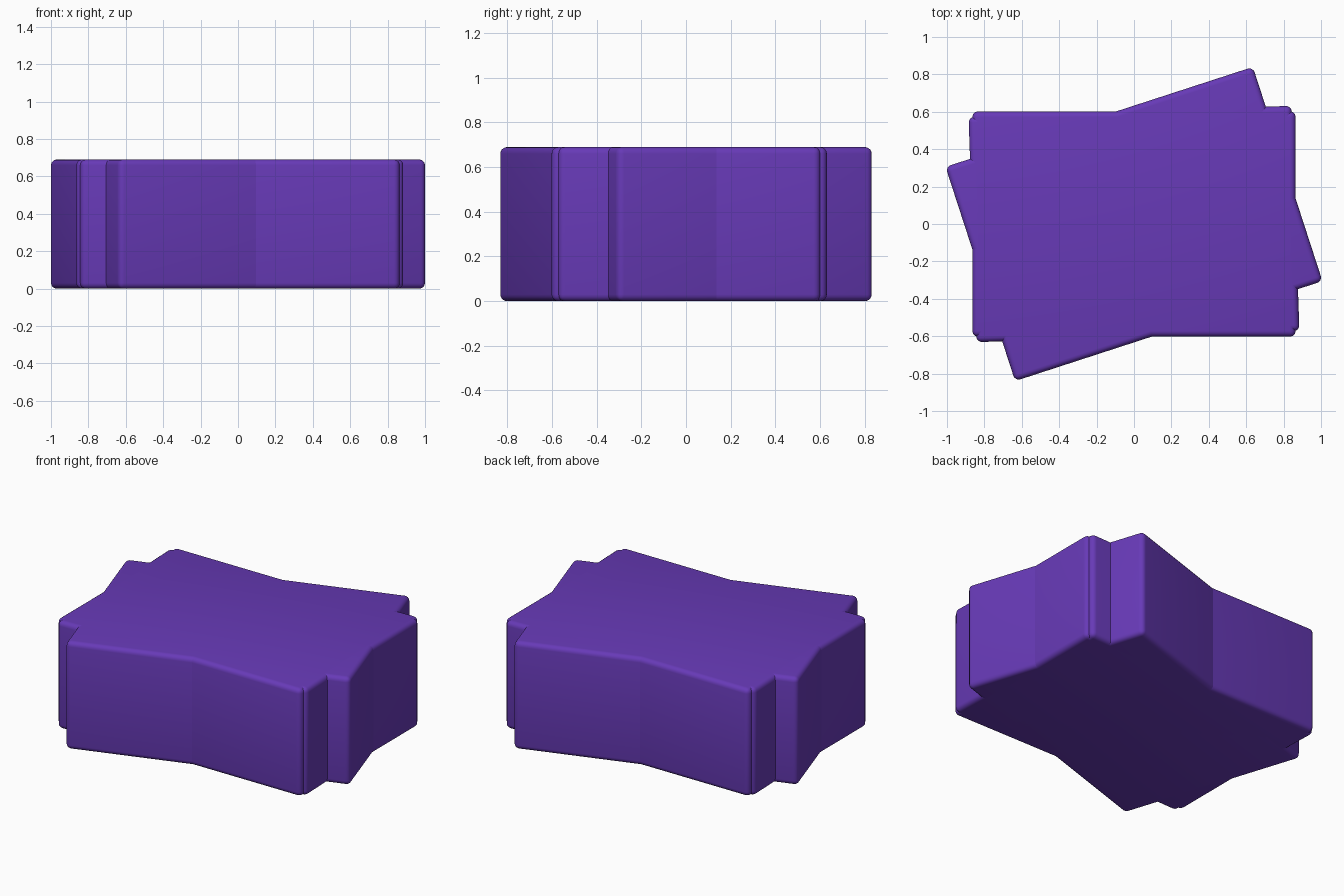
import bpy
import bmesh
import math

cube = bpy.data.objects.get("Cube")
if cube:
    bpy.data.objects.remove(cube, do_unlink=True)

LENGTH, WIDTH, HEIGHT = 1.728, 1.204, 0.69
ROUNDING = 0.03

# Single flat colour
purple = bpy.data.materials.new("deep purple")
purple.use_nodes = True
color = (0.136, 0.042, 0.474, 1)
purple.diffuse_color = color
purple.node_tree.nodes["Principled BSDF"].inputs["Base Color"].default_value = color


def rounded_block(name, degrees):
    """Box with rounded edges, standing on the floor and turned about z."""
    bm = bmesh.new()
    bmesh.ops.create_cube(bm, size=1)
    bmesh.ops.scale(bm, vec=(LENGTH, WIDTH, HEIGHT), verts=bm.verts)
    bmesh.ops.bevel(bm, geom=bm.edges[:], offset=ROUNDING, segments=4,
                    profile=0.5, affect='EDGES', clamp_overlap=True)
    mesh = bpy.data.meshes.new(name)
    bm.to_mesh(mesh)
    bm.free()
    mesh.materials.append(purple)
    obj = bpy.data.objects.new(name, mesh)
    bpy.context.collection.objects.link(obj)
    obj.location.z = HEIGHT / 2
    obj.rotation_euler.z = math.radians(degrees)
    bpy.ops.object.select_all(action='DESELECT')
    obj.select_set(True)
    bpy.context.view_layer.objects.active = obj
    bpy.ops.object.shade_smooth_by_angle(angle=math.radians(35))


# Three equal blocks sharing one centre, each turned differently
for name, degrees in (("straight_block", 0),
                      ("nudged_block", 2),
                      ("turned_block", 18)):
    rounded_block(name, degrees)
